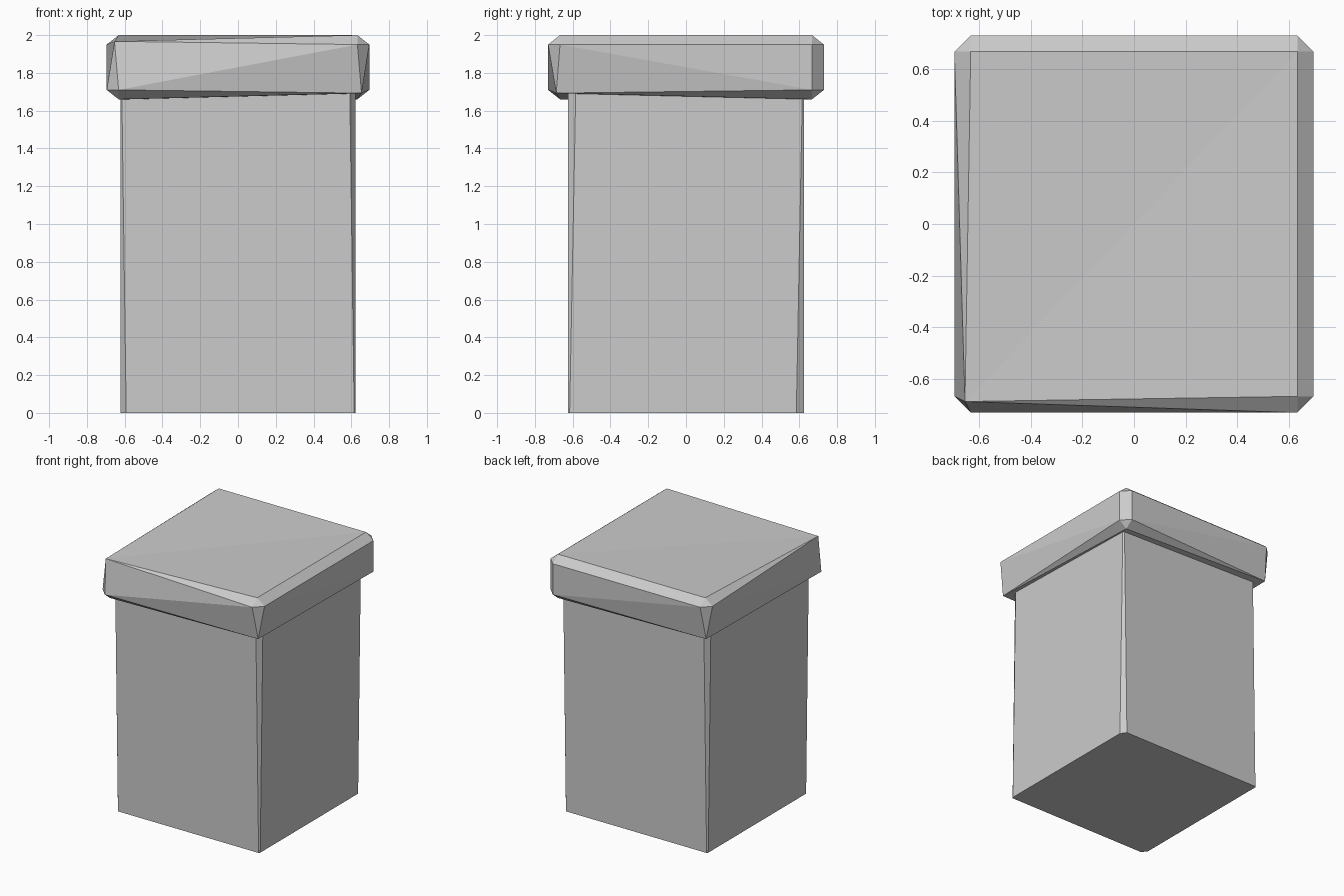
import bpy, bmesh
from mathutils import Vector

cube = bpy.data.objects.get("Cube")
if cube:
    bpy.data.objects.remove(cube, do_unlink=True)

stone = bpy.data.materials.new("grey stone")
stone.use_nodes = True
GREY = (0.6, 0.6, 0.6, 1)
stone.diffuse_color = GREY
stone.node_tree.nodes["Principled BSDF"].inputs["Base Color"].default_value = GREY

CORNERS = [(-1, -1), (1, -1), (1, 1), (-1, 1)]


def hull_object(name, points, bent_edge=None):
    """Wrap points in a flat-faced hull; bent_edge is a fold to flip."""
    bm = bmesh.new()
    for p in points:
        bm.verts.new(p)
    bmesh.ops.convex_hull(bm, input=bm.verts[:])
    if bent_edge:
        a, b = (min(bm.verts, key=lambda v: (v.co - Vector(p)).length) for p in bent_edge)
        edge = bm.edges.get((a, b))
        if edge:
            bmesh.ops.rotate_edges(bm, edges=[edge])
    bmesh.ops.dissolve_limit(bm, angle_limit=0.004, verts=bm.verts[:], edges=bm.edges[:])
    bmesh.ops.recalc_face_normals(bm, faces=bm.faces[:])
    mesh = bpy.data.meshes.new(name)
    bm.to_mesh(mesh)
    bm.free()
    mesh.materials.append(stone)
    obj = bpy.data.objects.new(name, mesh)
    bpy.context.collection.objects.link(obj)


# Cap: chamfered block, with some corners worn down to a single point
HX, HY, CUT = 0.695, 0.73, 0.063


def chamfered_corner(sx, sy, z_flat, z_side):
    x, y = sx * HX, sy * HY
    xi, yi = sx * (HX - CUT), sy * (HY - CUT)
    return [(xi, yi, z_flat), (x, yi, z_side), (xi, y, z_side)]


def worn_corner(sx, sy, z):
    return [(sx * (HX - 0.041), sy * (HY - 0.043), z)]


cap = []
for sx, sy in CORNERS:
    worn_top = sx < 0 and sy < 0
    worn_base = sx != sy
    cap += worn_corner(sx, sy, 1.967) if worn_top else chamfered_corner(sx, sy, 2.0, 1.95)
    cap += worn_corner(sx, sy, 1.693) if worn_base else chamfered_corner(sx, sy, 1.66, 1.71)
ix, iy = HX - CUT, HY - CUT
hull_object("cap", cap, [(ix, -iy, 2.0), (-ix, iy, 2.0)])

# Column: square shaft whose corner chamfers taper out up or down
PX, PY, TOP = 0.622, 0.626, 1.69
shaft = []
for sx, sy in CORNERS:
    wide_top = sx != sy
    for z, wide in ((0, not wide_top), (TOP, wide_top)):
        cx, cy = (0.03, 0.042) if wide else (0.007, 0.01)
        shaft += [(sx * PX, sy * (PY - cy), z), (sx * (PX - cx), sy * PY, z)]
hull_object("column", shaft)
